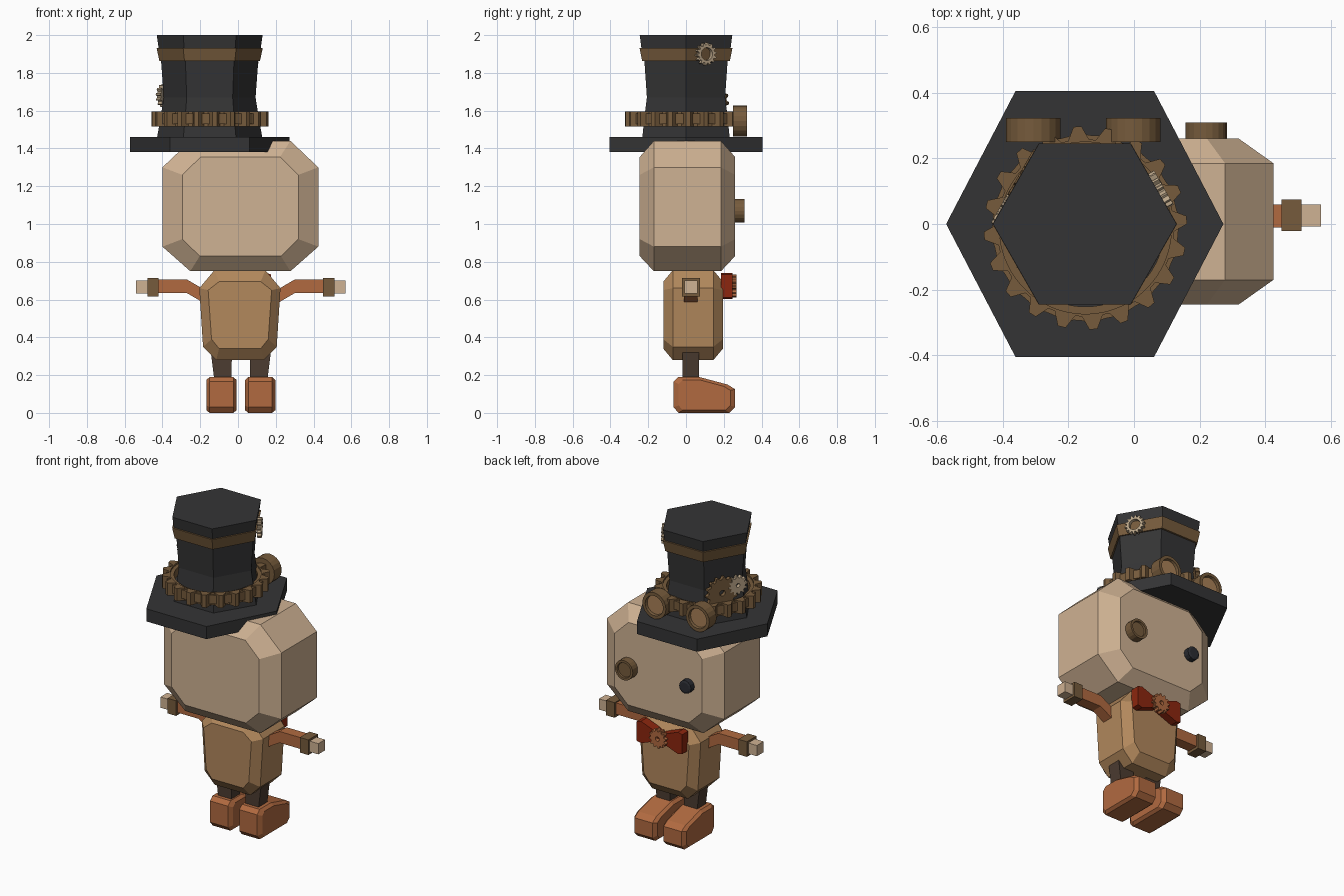
import bpy, bmesh, math
from mathutils import Matrix, Vector

if "Cube" in bpy.data.objects:
    bpy.data.objects.remove(bpy.data.objects["Cube"])


def colour(name, r, g, b):
    m = bpy.data.materials.new(name)
    lin = [((c / 255 + 0.055) / 1.055) ** 2.4 for c in (r, g, b)]
    m.diffuse_color = (*lin, 1)
    m.use_nodes = True
    m.node_tree.nodes["Principled BSDF"].inputs["Base Color"].default_value = m.diffuse_color
    return m


SKIN = colour("pale_tan", 207, 178, 147)
COAT = colour("tan_cloth", 178, 136, 92)
LEATHER = colour("orange_leather", 177, 106, 64)
BRASS = colour("dark_brass", 118, 91, 60)
FELT = colour("charcoal_felt", 52, 52, 53)
LEG = colour("dark_brown", 76, 60, 49)
RED = colour("dark_red", 140, 38, 14)
LENS = colour("amber_lens", 168, 128, 86)
STEEL = colour("pale_gear", 186, 165, 136)
EYE = colour("eye_black", 42, 44, 50)


def finish(name, bm, mat):
    bmesh.ops.recalc_face_normals(bm, faces=bm.faces)
    me = bpy.data.meshes.new(name)
    bm.to_mesh(me)
    bm.free()
    me.materials.append(mat)
    ob = bpy.data.objects.new(name, me)
    bpy.context.collection.objects.link(ob)
    return ob


def loft(name, sections, mat):
    """Skin a list of equal-length loops and cap both ends."""
    bm = bmesh.new()
    rings = [[bm.verts.new(p) for p in s] for s in sections]
    n = len(rings[0])
    for a, b in zip(rings, rings[1:]):
        for i in range(n):
            j = (i + 1) % n
            bm.faces.new((a[i], a[j], b[j], b[i]))
    bm.faces.new(rings[0])
    bm.faces.new(rings[-1])
    return finish(name, bm, mat)


def box(name, x0, x1, y0, y1, z0, z1, mat):
    return loft(name, [[(x, y0, z0), (x, y1, z0), (x, y1, z1), (x, y0, z1)]
                       for x in (x0, x1)], mat)


def chamfered(name, cx, outer, inner, ys, mat):
    """Octagon block along y: small, large, large, small cross-sections."""
    def sect(half, y):
        return ([(cx + h, y, z) for h, z in half]
                + [(cx - h, y, z) for h, z in reversed(half)])
    loft(name, [sect(h, y) for h, y in zip((inner, outer, outer, inner), ys)], mat)


def hexes(name, levels, mat):
    """Stacked hexagons (x radius, y half-width, z) around the hat axis."""
    def ring(rx, hy, z):
        return [(-0.15 + rx * math.cos(i * math.pi / 3),
                 hy / 0.866 * math.sin(i * math.pi / 3), z) for i in range(6)]
    return loft(name, [ring(*l) for l in levels], mat)


def facing(pos, normal):
    q = Vector(normal).to_track_quat('Z', 'Y')
    return Matrix.Translation(pos) @ q.to_matrix().to_4x4()


def gear(name, pos, normal, teeth, tip, root, hole, thick, mat):
    bm = bmesh.new()
    n = teeth * 4
    loops = []
    for inner, z in ((0, -1), (0, 1), (1, 1), (1, -1)):
        loop = []
        for i in range(n):
            a = 2 * math.pi * (i + 0.5) / n
            r = hole if inner else (tip if i % 4 < 2 else root)
            loop.append(bm.verts.new((r * math.cos(a), r * math.sin(a), z * thick / 2)))
        loops.append(loop)
    for k in range(4):
        a, b = loops[k], loops[(k + 1) % 4]
        for i in range(n):
            j = (i + 1) % n
            bm.faces.new((a[i], a[j], b[j], b[i]))
    bm.transform(facing(pos, normal))
    return finish(name, bm, mat)


def turned(name, pos, profile, mat, sides=20):
    """Turned part along +y from (radius, depth) pairs."""
    m = facing(pos, (0, 1, 0))
    return loft(name, [[m @ Vector((r * math.cos(2 * math.pi * i / sides),
                                    r * math.sin(2 * math.pi * i / sides), d))
                        for i in range(sides)] for r, d in profile], mat)


def eyepiece(name, x, y, z, r, depth, lens):
    turned(name + "_rim", (x, y, z),
           [(r, 0), (r, depth), (r * 0.76, depth), (r * 0.7, depth * 0.7)], BRASS)
    turned(name + "_lens", (x, y, z),
           [(r * 0.72, depth * 0.7), (r * 0.72, depth * 0.7 + 0.006)], lens)


# Head and body
chamfered("head", 0.0125,
          [(.265, 1.44), (.4125, 1.3), (.4125, .88), (.265, .75)],
          [(.21, 1.355), (.307, 1.26), (.307, .92), (.215, .83)],
          (-.245, -.17, .185, .26), SKIN)
chamfered("body", 0.01,
          [(.135, .755), (.215, .66), (.195, .35), (.125, .28)],
          [(.11, .695), (.168, .65), (.15, .39), (.11, .34)],
          (-.12, -.07, .145, .195), COAT)

# Limbs, mirrored about the body centre
C = 0.015
SHOE = [(-.065, .03), (-.04, 0), (.23, 0), (.26, .03), (.26, .125),
        (.22, .15), (.07, .19), (-.04, .19), (-.065, .165)]
for s, side in ((1, "right"), (-1, "left")):
    loft("arm_" + side, [[(C + s * d, -.01, z - .036), (C + s * d, .06, z - .036),
                          (C + s * d, .06, z + .036), (C + s * d, -.01, z + .036)]
                         for d, z in ((.165, .60), (.285, .67), (.44, .67))], LEATHER)
    box("cuff_" + side, C + s * .435, C + s * .495, -.022, .074, .617, .713, BRASS)
    box("hand_" + side, C + s * .49, C + s * .555, -.008, .06, .632, .70, SKIN)
    loft("leg_" + side, [[(C + s * a, -.018, z), (C + s * b, -.018, z),
                          (C + s * b, .07, z), (C + s * a, .07, z)]
                         for a, b, z in ((.05, .14, .17), (.047, .16, .33))], LEG)
    loft("shoe_" + side, [[(C + s * d, .1 + (y - .1) * k, .09 + (z - .09) * k)
                           for y, z in SHOE]
                          for d, k in ((.022, .84), (.04, 1), (.165, 1), (.183, .84))],
         LEATHER)
    # Bow tie wing with two flared folds and a sunken middle fold
    for part, z0, z1, w0, w1, y1 in (("upper", .012, .03, .012, .035, .245),
                                     ("lower", -.012, -.03, .012, .035, .245),
                                     ("middle", 0, 0, .012, .03, .228)):
        loft("bow_%s_%s" % (part, side),
             [[(C + s * d, .185, .672 + z - w), (C + s * d, y1, .672 + z - w),
               (C + s * d, y1, .672 + z + w), (C + s * d, .185, .672 + z + w)]
              for d, z, w in ((.01, z0, w0), (.13, z1 * 1.15, w1), (.16, z1, w1 * .9))], RED)
gear("bow_gear", (C, .25, .672), (0, 1, 0), 12, .06, .047, .014, .035, LEATHER)

# Eyes on the face
eyepiece("monocle", .22, .255, 1.07, .063, .055, BRASS)
turned("small_eye", (-.2, .25, 1.07), [(.042, 0), (.042, .045), (.03, .05)], EYE, 12)

# Top hat
hexes("hat_brim", [(.4225, .405, 1.38), (.4225, .405, 1.46)], FELT)
hexes("hat_crown", [(.28, .232, 1.45), (.262, .222, 1.55), (.243, .207, 1.67),
                    (.257, .22, 1.86), (.27, .236, 1.93), (.28, .245, 2.0)], FELT)
hexes("hat_band", [(.266, .232, 1.862), (.281, .246, 1.932)], BRASS)

# Toothed ring around the crown
gear("hat_ring", (-.148, -.012, 1.557), (0, 0, 1), 20, .288, .283, .24, .055, BRASS)
gear("hat_ring_teeth", (-.148, -.012, 1.555), (0, 0, 1), 20, .31, .27, .262, .08, BRASS)

# Goggles resting on the brim
for x, side in ((-.307, "left"), (-.002, "right")):
    eyepiece("goggle_" + side, x, .25, 1.545, .083, .073, LENS)

# Ornamental gears on the hat sides
gear("large_hat_gear", (-.345, .135, 1.65), (-.868, .497, 0), 14, .1, .085, .018, .025, BRASS)
gear("small_hat_gear", (-.395, .05, 1.68), (-.868, .497, 0), 12, .06, .046, .012, .025, STEEL)
gear("band_gear", (.08, .105, 1.9), (.868, .497, 0), 14, .06, .047, .034, .025, STEEL)
